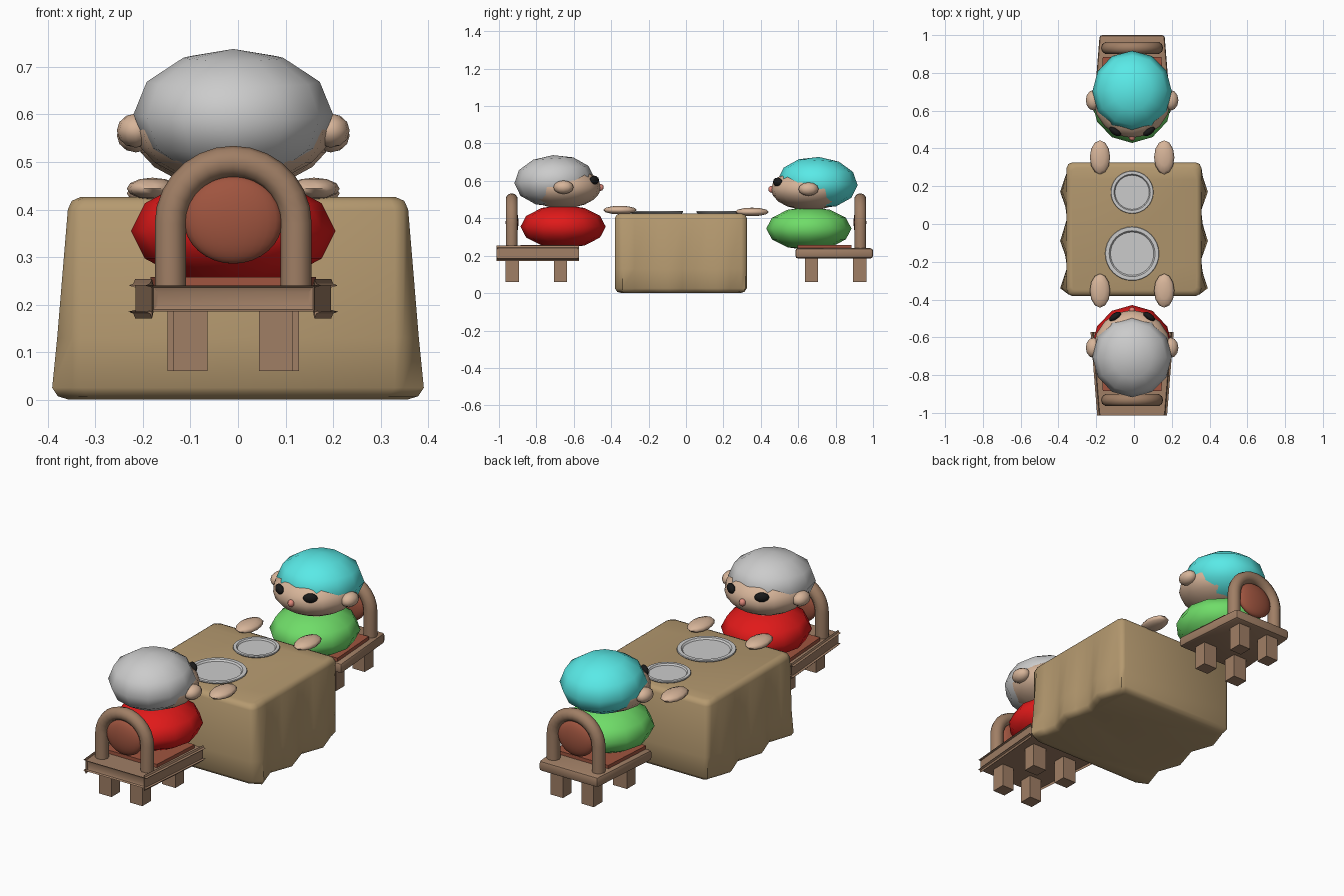
import bpy, bmesh, math
from mathutils import Matrix

if "Cube" in bpy.data.objects:
    bpy.data.objects.remove(bpy.data.objects["Cube"])

CX = -0.01  # shared centre line of diners, chairs and plates


def material(name, rgb):
    m = bpy.data.materials.new(name)
    m.diffuse_color = (*rgb, 1)
    m.use_nodes = True
    m.node_tree.nodes["Principled BSDF"].inputs["Base Color"].default_value = m.diffuse_color
    return m


CLOTH = material("cloth", (0.46, 0.32, 0.16))
WOOD = material("wood", (0.35, 0.21, 0.13))
PAD = material("pad", (0.35, 0.09, 0.05))
SKIN = material("skin", (0.68, 0.46, 0.32))
BLACK = material("black", (0.01, 0.01, 0.01))
NOSE = material("nose", (0.75, 0.25, 0.2))
RED = material("red", (0.75, 0.01, 0.01))
GREEN = material("green", (0.16, 0.72, 0.14))
CYAN = material("cyan", (0.1, 0.82, 0.8))


def finish(name, bm, mat=None, smooth=40):
    bmesh.ops.recalc_face_normals(bm, faces=bm.faces)
    me = bpy.data.meshes.new(name)
    bm.to_mesh(me)
    bm.free()
    ob = bpy.data.objects.new(name, me)
    bpy.context.collection.objects.link(ob)
    if mat:
        me.materials.append(mat)
    if smooth:
        bpy.ops.object.select_all(action='DESELECT')
        ob.select_set(True)
        bpy.context.view_layer.objects.active = ob
        bpy.ops.object.shade_smooth_by_angle(angle=math.radians(smooth))
    return ob


def ball(name, loc, radii, mat=None, rot=0, tilt=0, segs=12, rings=6):
    bm = bmesh.new()
    bmesh.ops.create_uvsphere(bm, u_segments=segs, v_segments=rings, radius=1)
    bm.transform(Matrix.Translation(loc) @ Matrix.Rotation(rot, 4, 'Z')
                 @ Matrix.Rotation(tilt, 4, 'X') @ Matrix.Diagonal((*radii, 1)))
    return finish(name, bm, mat, 80)


def slab(name, s, w_in, w_out, y_in, y_out, z0, z1, mat, bevel=0, x=CX):
    """Tapered block; y_in is nearest the table, y_out farthest from it."""
    bm = bmesh.new()
    bmesh.ops.create_cube(bm, size=2)
    for v in bm.verts:
        inner = v.co.y < 0
        v.co = (x + v.co.x * (w_in if inner else w_out),
                s * (y_in if inner else y_out), z1 if v.co.z > 0 else z0)
    if bevel:
        bmesh.ops.bevel(bm, geom=bm.edges[:], offset=bevel, segments=2,
                        profile=0.5, affect='EDGES')
    return finish(name, bm, mat, 40 if bevel else 0)


def loft(name, rings, mat=None, smooth=40):
    bm = bmesh.new()
    loops = [[bm.verts.new(p) for p in r] for r in rings]
    n = len(loops[0])
    for a, b in zip(loops, loops[1:]):
        for i in range(n):
            j = (i + 1) % n
            bm.faces.new((a[i], a[j], b[j], b[i]))
    bm.faces.new(loops[0])
    bm.faces.new(loops[-1])
    return finish(name, bm, mat, smooth)


# Table: cloth-covered block whose long sides ripple towards the hem
def cloth_ring(z, inset, ripple):
    y0, y1 = -0.38 + inset, 0.325 - inset
    peaks = [(-0.34, 1), (-0.275, 0.5), (-0.21, 0), (-0.15, 0.5), (-0.09, 1), (-0.02, 0.5),
             (0.05, 0), (0.11, 0.5), (0.17, 1), (0.235, 0.5), (0.295, 0)]
    side = []
    for y, w in peaks:
        half = 0.358 + ripple * (0.033 * w - 0.01 * (1 - w)) - inset
        side.append((half, min(max(y, y0 + 0.02), y1 - 0.02), z))
    end = 0.33 - inset
    right = [(end, y0, z), (end + 0.018, y0 + 0.008, z)] + side
    right += [(end + 0.018, y1 - 0.008, z), (end, y1, z)]
    return right + [(-x, y, z) for x, y, z in reversed(right)]


loft("table", [cloth_ring(0, 0.035, 1), cloth_ring(0.007, 0.012, 1), cloth_ring(0.025, 0, 1),
               cloth_ring(0.13, 0, 0.68), cloth_ring(0.40, 0, 0), cloth_ring(0.418, 0.008, 0),
               cloth_ring(0.426, 0.026, 0)], CLOTH, 50)


# Plates: flat dishes with a raised rim and sunken centre
def plate(name, y, r):
    prof = [(0.9, 0.422), (1, 0.433), (0.985, 0.438), (0.85, 0.438), (0.8, 0.430)]
    loft(name, [[(CX + r * k * math.cos(t * math.tau / 32), y + r * k * math.sin(t * math.tau / 32), z)
                 for t in range(32)] for k, z in prof], None, 30)


plate("large_plate", -0.157, 0.143)
plate("small_plate", 0.168, 0.113)


# Chair: seat, cushion, four legs, bent hoop back and round back pad
def chair(tag, s):
    slab(tag + "_seat", s, 0.205, 0.172, 0.585, 1.0, 0.185, 0.24, WOOD, 0.014)
    slab(tag + "_cushion", s, 0.174, 0.155, 0.597, 0.885, 0.235, 0.258, PAD)
    for side in (-1, 1):
        slab(tag + "_front_leg", s, 0.04, 0.04, 0.635, 0.705, 0.06, 0.19, WOOD, x=CX + side * 0.098)
        slab(tag + "_back_leg", s, 0.036, 0.036, 0.892, 0.965, 0.06, 0.19, WOOD, x=CX + side * 0.09)
    cu = bpy.data.curves.new(tag + "_hoop", 'CURVE')
    cu.dimensions = '3D'
    cu.bevel_depth = 0.033
    cu.bevel_resolution = 3
    pts = [(0.132, 0.22)]
    pts += [(0.132 * math.cos(math.pi * i / 14), 0.37 + 0.131 * math.sin(math.pi * i / 14))
            for i in range(15)] + [(-0.132, 0.22)]
    sp = cu.splines.new('POLY')
    sp.points.add(len(pts) - 1)
    for p, (x, z) in zip(sp.points, pts):
        p.co = (CX + x, s * 0.932, z, 1)
    cu.materials.append(WOOD)
    ob = bpy.data.objects.new(tag + "_hoop", cu)
    bpy.context.collection.objects.link(ob)
    bpy.ops.object.select_all(action='DESELECT')
    ob.select_set(True)
    bpy.context.view_layer.objects.active = ob
    bpy.ops.object.convert(target='MESH')
    bpy.ops.object.shade_smooth_by_angle(angle=math.radians(50))
    ball(tag + "_back_pad", (CX, s * 0.93, 0.378), (0.104, 0.034, 0.092), PAD, segs=24, rings=16)


# Diner: rounded body, face, hair cap, ears, eyes, nose and floating hands
def diner(tag, s, dz, shirt, hair):
    ball(tag + "_body", (CX, s * 0.657, 0.355 + dz), (0.215, 0.228, 0.116), shirt)
    ball(tag + "_head", (CX, s * 0.66, 0.565 + dz), (0.205, 0.205, 0.112), SKIN, segs=16, rings=10)
    ball(tag + "_hair", (CX, s * 0.703, 0.60 + dz), (0.21, 0.215, 0.138), hair, tilt=-s * 0.06)
    ball(tag + "_nose", (CX, s * 0.458, 0.565 + dz), (0.017, 0.018, 0.019), NOSE, segs=10)
    for side in (-1, 1):
        ball(tag + "_ear", (CX + side * 0.205, s * 0.655, 0.566 + dz), (0.04, 0.054, 0.036), SKIN)
        ball(tag + "_eye", (CX + side * 0.09, s * 0.49, 0.604 + dz), (0.036, 0.018, 0.024), BLACK,
             rot=s * side * 0.6)
        ball(tag + "_hand", (CX + side * 0.17, s * 0.353, 0.444 + dz), (0.054, 0.09, 0.023), SKIN)


chair("near_chair", -1)
chair("far_chair", 1)
diner("near_diner", -1, 0, RED, None)
diner("far_diner", 1, -0.01, GREEN, CYAN)
